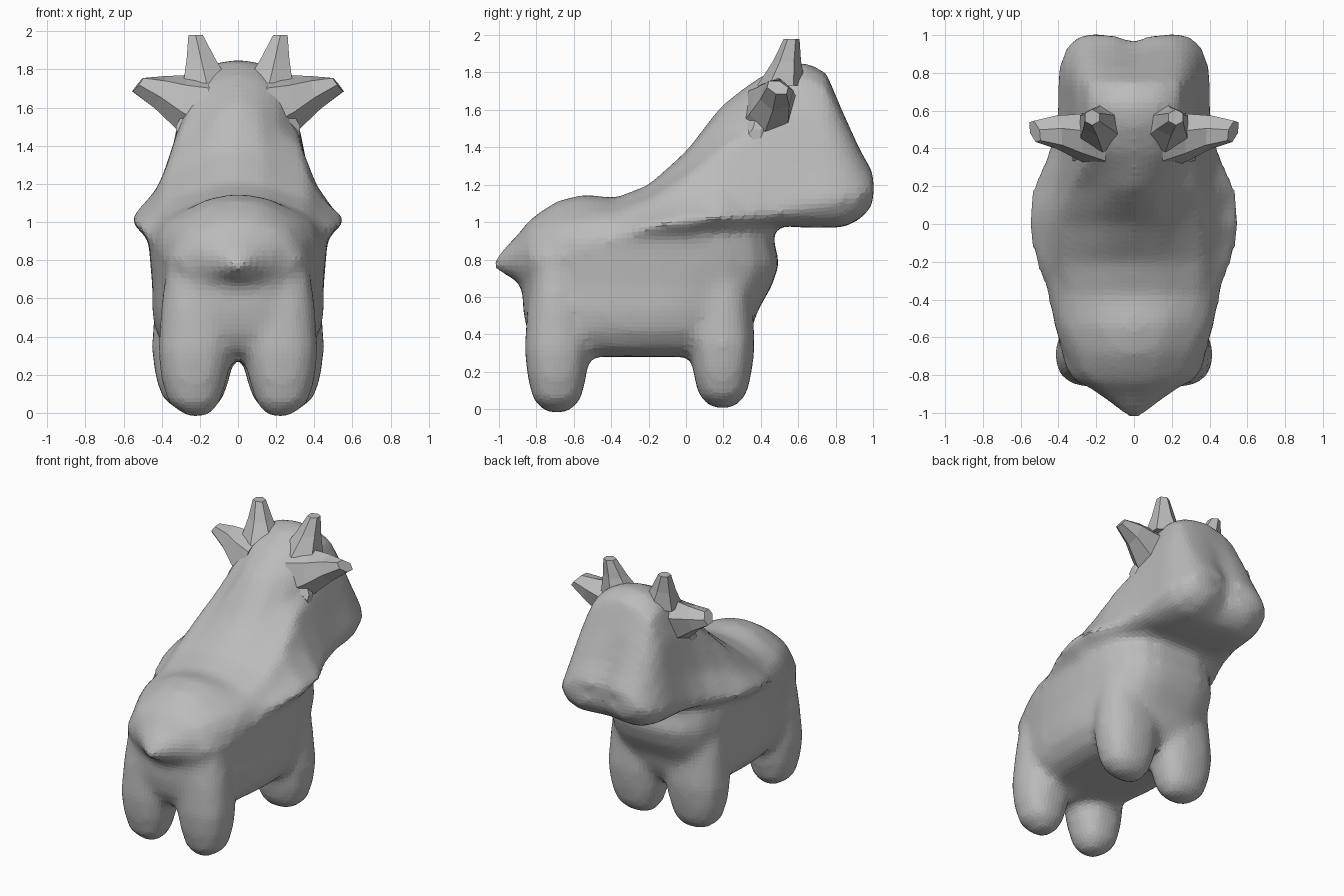
import bpy, bmesh, math
from mathutils import Vector

if "Cube" in bpy.data.objects:
    bpy.data.objects.remove(bpy.data.objects["Cube"], do_unlink=True)

clay = bpy.data.materials.new("clay grey")
clay.use_nodes = True
COLOUR = (0.5, 0.5, 0.5, 1)
clay.diffuse_color = COLOUR
clay.node_tree.nodes["Principled BSDF"].inputs["Base Color"].default_value = COLOUR


def loft(bm, rings):
    """Skin a list of equal rings and cap both ends."""
    rows = [[bm.verts.new(p) for p in ring] for ring in rings]
    n = len(rows[0])
    for a, b in zip(rows, rows[1:]):
        for i in range(n):
            j = (i + 1) % n
            bm.faces.new((a[i], a[j], b[j], b[i]))
    bm.faces.new(rows[0])
    bm.faces.new(rows[-1])


def oval(centre, u, v, sides, power=2):
    """Superellipse ring spanned by the half axes u and v."""
    ring = []
    for i in range(sides):
        t = math.tau * (i + 0.5) / sides
        c, s = math.cos(t), math.sin(t)
        k = (abs(c) ** power + abs(s) ** power) ** (-1 / power)
        ring.append(Vector(centre) + Vector(u) * c * k + Vector(v) * s * k)
    return ring


def finish(bm, name):
    bmesh.ops.recalc_face_normals(bm, faces=bm.faces)
    mesh = bpy.data.meshes.new(name)
    bm.to_mesh(mesh)
    bm.free()
    mesh.materials.append(clay)
    obj = bpy.data.objects.new(name, mesh)
    bpy.context.collection.objects.link(obj)
    return obj


body = bmesh.new()

# Back, neck and head: y, top, half width, crease height, underside, fullness
stations = [
    (-0.85, 0.97, 0.30, 0.80, 0.70, 0.6),
    (-0.79, 1.05, 0.36, 0.80, 0.68, 0.65),
    (-0.68, 1.12, 0.39, 0.80, 0.68, 0.7),
    (-0.54, 1.15, 0.42, 0.84, 0.70, 0.7),
    (-0.38, 1.13, 0.46, 0.92, 0.75, 0.6),
    (-0.20, 1.20, 0.53, 0.98, 0.85, 0.3),
    (0.00, 1.38, 0.575, 1.01, 0.90, 0.1),
    (0.19, 1.63, 0.54, 1.02, 0.94, 0.0),
    (0.38, 1.77, 0.46, 1.03, 0.97, 0.3),
    (0.52, 1.84, 0.42, 1.05, 0.98, 0.55),
    (0.64, 1.86, 0.41, 1.08, 0.97, 0.6),
    (0.75, 1.80, 0.41, 1.10, 0.97, 0.65),
    (0.84, 1.60, 0.40, 1.12, 0.97, 0.75),
    (0.93, 1.40, 0.37, 1.14, 1.01, 0.8),
    (0.99, 1.29, 0.31, 1.18, 1.07, 0.85),
    (1.01, 1.25, 0.24, 1.19, 1.14, 0.85),
]
rings = []
for y, top, w, crease, under, full in stations:
    h = top - crease
    sag = 0.25 if y < 0.3 else 0.12
    dent = 0.045 * max(0, y - 0.8) / 0.2
    half = [
        (w * (0.20 + 0.20 * full), top - 0.25 * sag * h),
        (w * (0.40 + 0.30 * full), top - sag * h),
        (w * (0.62 + 0.22 * full), crease + 0.62 * h),
        (w * (0.77 + 0.18 * full), crease + 0.28 * h),
        (w, crease),
        (w * 0.85, crease + 0.7 * (under - crease)),
        (w * 0.55, under),
    ]
    right = [Vector((x, y, z)) for x, z in half]
    left = [Vector((-x, y, z)) for x, z in reversed(half)]
    # The muzzle is dented along its middle
    rings.append([Vector((0, y - dent, top))] + right
                 + [Vector((0, y - dent, under + 0.3 * dent))] + left)
loft(body, rings)

# Barrel and chest, narrowing to the rear: z, rear y, front y, half width
barrel = [
    (0.28, -0.70, 0.24, 0.27), (0.33, -0.80, 0.30, 0.37), (0.42, -0.85, 0.35, 0.43),
    (0.52, -0.87, 0.38, 0.45), (0.66, -0.875, 0.46, 0.45),
    (0.78, -0.89, 0.50, 0.46), (0.90, -0.87, 0.47, 0.47),
    (1.01, -0.77, 0.46, 0.43),
]
rings = []
for z, a, b, w in barrel:
    ring = oval((0, (a + b) / 2, z), (w, 0, 0), (0, (b - a) / 2, 0), 28, 3.2)
    for p in ring:
        p.x *= 1 + 0.2 * min(0, p.y + 0.2)
    rings.append(ring)
loft(body, rings)

# Legs: z, centre x, half width, half depth
leg = [(-0.02, 0.23, 0.07, 0.06), (0.05, 0.245, 0.15, 0.13),
       (0.18, 0.245, 0.19, 0.16), (0.32, 0.24, 0.21, 0.175),
       (0.55, 0.22, 0.215, 0.16), (0.8, 0.2, 0.2, 0.13)]
for side in (-1, 1):
    for y, shift, widen, lift in ((-0.69, -0.015, -0.015, 0), (0.195, -0.008, 0.012, 0.025)):
        loft(body, [oval((side * (x + shift), y, z + lift),
                         (a + widen, 0, 0), (0, b, 0), 14, 2.5)
                    for z, x, a, b in leg])

# Tail, broad where it leaves the rump
tail = [(-0.70, 0.82, 0.37, 0.26), (-0.83, 0.815, 0.3, 0.21),
        (-0.91, 0.805, 0.18, 0.12), (-1.03, 0.775, 0.025, 0.025)]
loft(body, [oval((0, y, z), (a, 0, 0), (0, 0, b), 12) for y, z, a, b in tail])

body = finish(body, "body")
remesh = body.modifiers.new("blend", "REMESH")
remesh.mode = "VOXEL"
remesh.voxel_size = 0.03
smooth = body.modifiers.new("soften", "SMOOTH")
smooth.factor = 0.5
smooth.iterations = 10

# Ears and horns, mirrored
for side, label in ((1, "left"), (-1, "right")):
    ear = bmesh.new()
    ear_rings = [(0.18, 0.44, 1.59, 0.15, 0.19), (0.30, 0.46, 1.63, 0.12, 0.14),
                 (0.41, 0.485, 1.68, 0.09, 0.085), (0.525, 0.49, 1.72, 0.06, 0.035)]
    loft(ear, [oval((side * x, y, z), (side * 0.02, a, -0.02),
                    (-side * 0.025, 0.25 * b, b), 6)
               for x, y, z, a, b in ear_rings])
    finish(ear, label + "_ear")

    fold = bmesh.new()
    loft(fold, [oval((side * x, y, z), (0, r, 0), (0, 0, r), 5)
                for x, y, z, r in ((0.24, 0.44, 1.55, 0.12), (0.325, 0.37, 1.47, 0.035))])
    finish(fold, label + "_ear_fold")

    horn = bmesh.new()
    loft(horn, [oval((side * x, y, z), (a, 0, 0), (0, b, 0), 6)
                for x, y, z, a, b in ((0.165, 0.51, 1.73, 0.14, 0.13),
                                      (0.195, 0.54, 1.86, 0.085, 0.075),
                                      (0.222, 0.565, 1.98, 0.044, 0.042))])
    finish(horn, label + "_horn")
